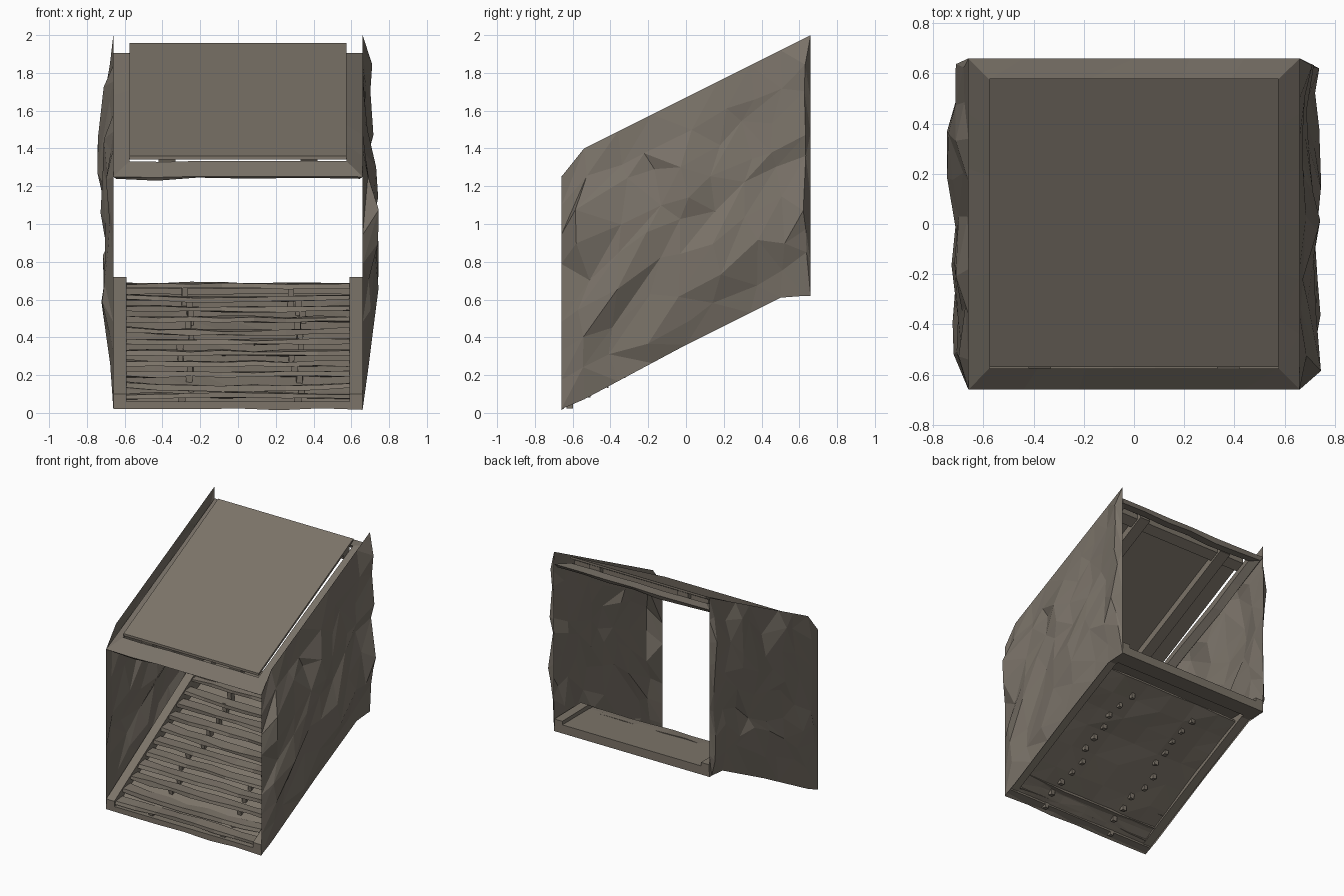
import bpy, bmesh, random
from mathutils import Vector, noise

random.seed(11)
cube = bpy.data.objects.get("Cube")
if cube:
    bpy.data.objects.remove(cube, do_unlink=True)


def material(name, rgb):
    m = bpy.data.materials.new(name)
    m.use_nodes = True
    m.diffuse_color = (*rgb, 1)
    m.node_tree.nodes["Principled BSDF"].inputs["Base Color"].default_value = (*rgb, 1)
    return m


stone = material("brown grey stone", (0.195, 0.17, 0.14))
wood = material("weathered wood", (0.2, 0.173, 0.14))


def finish(bm, name, mat, recalc=True):
    if recalc:
        bmesh.ops.recalc_face_normals(bm, faces=bm.faces)
    me = bpy.data.meshes.new(name)
    bm.to_mesh(me)
    bm.free()
    me.materials.append(mat)
    ob = bpy.data.objects.new(name, me)
    bpy.context.collection.objects.link(ob)
    return ob


def lerp_path(path, y):
    """Height of a (y, z) polyline at y."""
    for (y0, z0), (y1, z1) in zip(path, path[1:]):
        if y <= y1:
            return z0 + (z1 - z0) * (y - y0) / (y1 - y0)
    return path[-1][1]


def band(path, thick, n=1):
    """Closed (y, z) outline hanging below a path, resampled n times per segment."""
    top = [Vector(a).lerp(Vector(b), i / n) for a, b in zip(path, path[1:]) for i in range(n)]
    top.append(Vector(path[-1]))
    return [tuple(p) for p in top] + [(p.x, p.y - thick) for p in reversed(top)]


def prism(name, outline, x0, x1, mat, cuts=1, jitter=(0, 0, 0), bm=None, sag=0):
    """Extrude a (y, z) outline along x, with hewn irregularity and a sagging middle."""
    own = bm is None
    bm = bm or bmesh.new()
    rings = []
    for i in range(cuts + 1):
        t = i / cuts
        x = x0 + (x1 - x0) * t
        drop = 4 * sag * t * (1 - t)
        rings.append([bm.verts.new((x + random.uniform(-1, 1) * jitter[0],
                                    y + random.uniform(-1, 1) * jitter[1],
                                    z - drop + random.uniform(-1, 1) * jitter[2]))
                      for y, z in outline])
    n = len(outline)
    for a, b in zip(rings, rings[1:]):
        for j in range(n):
            k = (j + 1) % n
            bm.faces.new((a[j], a[k], b[k], b[j]))
    bm.faces.new(rings[0])
    bm.faces.new(rings[-1][::-1])
    if own:
        return finish(bm, name, mat)


E = 0.66                                                   # half width of the passage
wall_top = [(-E, 1.25), (-0.54, 1.4), (E, 2.0)]
wall_low = [(-E, 0.02), (-0.58, 0.05), (0, 0.36), (0.52, 0.62), (E, 0.62)]
under = [(-E, 0.03), (-0.52, 0.12), (0, 0.41), (0.43, 0.63)]
stairs = [(-E, 0.05), (0.36, 0.69), (E, 0.69)]


# Rock walls: broad faceted sheets pinned to straight edges, bulging outward
def rock_wall(name, side):
    bm = bmesh.new()
    ys = [-E, -0.54, -0.36, -0.18, 0, 0.17, 0.34, 0.5, 0.63, E]
    rows, last = 8, len(ys) - 1
    grid = []
    for i, y0 in enumerate(ys):
        col = []
        for j in range(rows + 1):
            edge = i in (0, last) or j in (0, rows)
            y, t, bulge = y0, j / rows, 0
            if not edge:
                wander = 0.01 if i == last - 1 else 0.05
                y += random.uniform(-wander, wander)
                t += random.uniform(-0.045, 0.045)
                swell = noise.noise(Vector((side * 3.3, y * 3.1, t * 4.3)))
                bulge = min(0.085, max(0.0, 0.05 + 0.07 * swell + random.uniform(-0.02, 0.02)))
                if j in (1, rows - 1):
                    bulge *= 0.6
            lo, hi = lerp_path(wall_low, y), lerp_path(wall_top, y)
            col.append(bm.verts.new((side * (E + bulge), y, lo + (hi - lo) * t)))
        grid.append(col)
    for a, b in zip(grid, grid[1:]):
        for j in range(rows):
            q = [a[j], b[j], b[j + 1], a[j + 1]]
            if random.random() < 0.5:
                q = q[1:] + q[:1]
            for tri in ((q[0], q[1], q[2]), (q[0], q[2], q[3])):
                bm.faces.new(tri if side > 0 else tri[::-1])
    finish(bm, name, stone, recalc=False)


rock_wall("left_rock_wall", 1)
rock_wall("right_rock_wall", -1)


# Rocky rim framing the roof opening: a mitred, inward-rising ring with a thin underside
def roof_rim(n=6):
    bm = bmesh.new()
    corners = [(-1, -1), (1, -1), (1, 1), (-1, 1)]
    rings = []
    for k, (x0, y0) in enumerate(corners):
        x1, y1 = corners[(k + 1) % 4]
        for i in range(n):
            t = i / n
            x, y = x0 + (x1 - x0) * t, y0 + (y1 - y0) * t
            rough = 0 if i == 0 else random.uniform(-0.012, 0.006)
            ring = []
            for half, rise in ((E, 0), (0.575, 0.04), (0.585, 0.012), (0.645, -0.018)):
                lift = rise + (rough * 1.4 if rise < 0.02 and half < E else rough * 0.5)
                ring.append(bm.verts.new((x * half, y * half,
                                          1.25 + 0.497 * (y * half + E) + lift)))
            rings.append(ring)
    for a, b in zip(rings, rings[1:] + rings[:1]):
        for j in range(4):
            k = (j + 1) % 4
            bm.faces.new((a[j], a[k], b[k], b[j]))
    bmesh.ops.triangulate(bm, faces=bm.faces)
    finish(bm, "roof_rim", stone)


roof_rim()

# Roof panel, the beams that carry it and the cross beams at its ends
prism("roof_panel", band([(-0.57, 1.36), (0.58, 1.957)], 0.018), -0.575, 0.575, wood)
for side, label in ((1, "left"), (-1, "right")):
    prism(label + "_roof_beam", band([(-0.575, 1.338), (0.575, 1.935)], 0.06),
          side * 0.33, side * 0.42, wood)
prism("back_cross_beam", band([(0.47, 1.88), (0.54, 1.915)], 0.04), -0.57, 0.57, wood)

# Stair rails along both walls
for side, label in ((1, "left"), (-1, "right")):
    prism(label + "_stair_rail", [(-E, 0.025), (-E, 0.1), (0.34, 0.72), (E, 0.715), (E, 0.625),
                                  (0.5, 0.625), (0, 0.37)], side * 0.59, side * 0.658, wood)

# Sloping underside, bottom board and top landing
bm = bmesh.new()
prism("", band(under, 0.01, 3), -E, E, wood, 6, (0, 0, 0.006), bm)
bmesh.ops.triangulate(bm, faces=bm.faces)
finish(bm, "stair_underside", wood)
prism("bottom_board", [(-E, 0.025), (-E, 0.06), (-0.6, 0.06), (-0.6, 0.045)], -E, E, wood)
prism("landing", band([(0.33, 0.688), (E, 0.688)], 0.03), -0.59, 0.59, wood)
prism("landing_beam", band([(0.53, 0.66), (E, 0.66)], 0.038), -E, E, wood)

# Hewn plank treads and the pegs passing down through the floor
treads, pegs = bmesh.new(), bmesh.new()
for i in range(11):
    y = -0.605 + i * 0.093
    z = lerp_path(stairs, y) + 0.015
    prism("", [(y - 0.045, z - 0.026), (y - 0.04, z), (y + 0.04, z + 0.004), (y + 0.038, z - 0.024)],
          -0.59, 0.59, wood, 7, (0, 0.006, 0.006), treads, random.uniform(-0.006, 0.02))
    for x in (-0.28, 0.31):
        x += random.uniform(-0.035, 0.035)
        low = max(0.003, lerp_path(under, y) - 0.042)
        prism("", [(y - 0.025, low), (y - 0.035, z - 0.012), (y + 0.01, z - 0.012), (y + 0.005, low)],
              x - 0.016, x + 0.016, wood, 1, (0.004, 0.003, 0.003 if i else 0), pegs)
finish(treads, "stair_treads", wood)
finish(pegs, "stair_pegs", wood)
